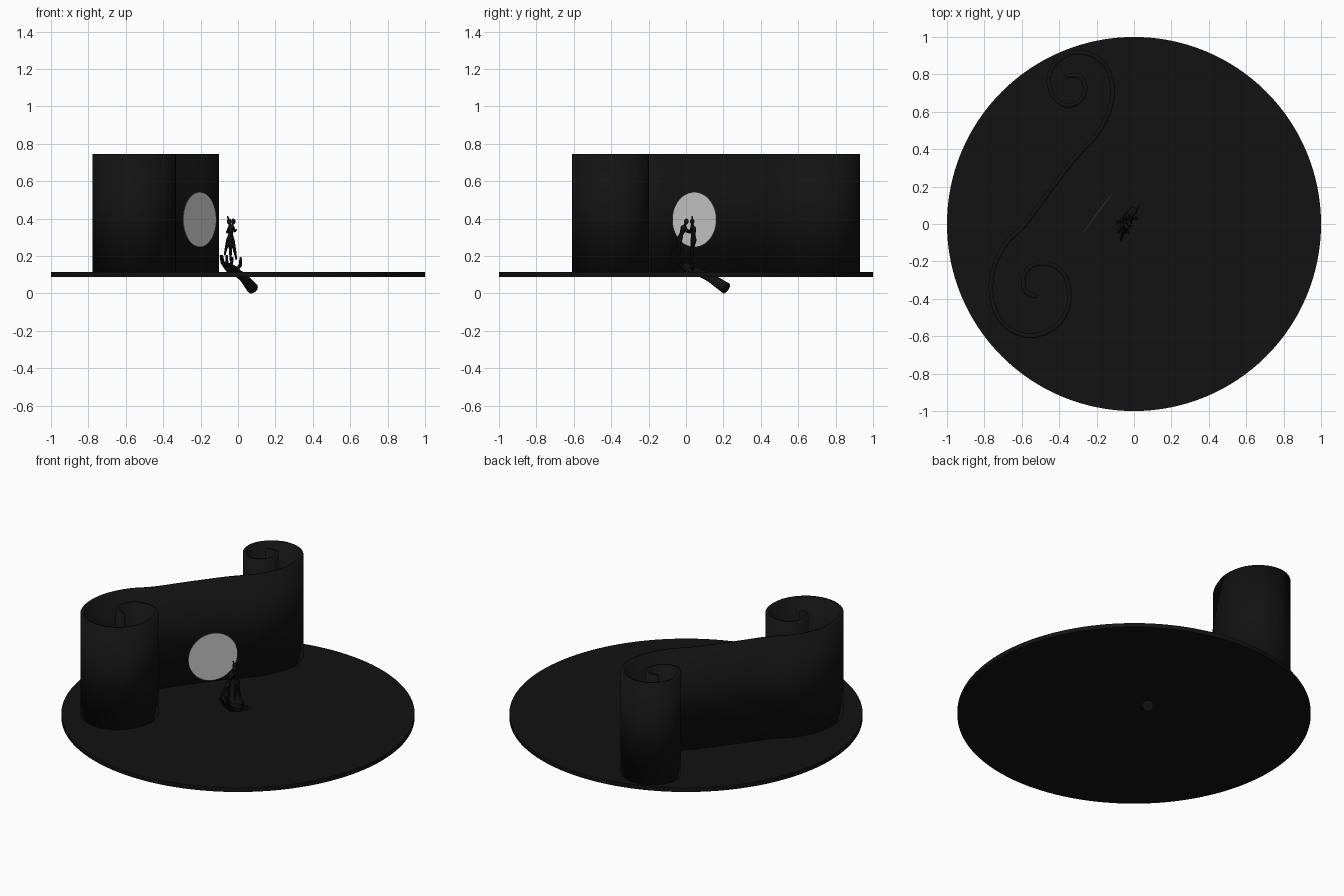
import bpy, bmesh, math
from mathutils import Vector

if "Cube" in bpy.data.objects:
    bpy.data.objects.remove(bpy.data.objects["Cube"])

black = bpy.data.materials.new("black_paint")
black.diffuse_color = (0.006, 0.006, 0.006, 1)
black.use_nodes = True
black.node_tree.nodes["Principled BSDF"].inputs["Base Color"].default_value = black.diffuse_color


def finish(name, bm, mat=black, angle=35):
    me = bpy.data.meshes.new(name)
    bmesh.ops.recalc_face_normals(bm, faces=bm.faces)
    bm.to_mesh(me)
    bm.free()
    ob = bpy.data.objects.new(name, me)
    bpy.context.collection.objects.link(ob)
    if mat:
        me.materials.append(mat)
    bpy.ops.object.select_all(action='DESELECT')
    ob.select_set(True)
    bpy.context.view_layer.objects.active = ob
    bpy.ops.object.shade_smooth_by_angle(angle=math.radians(angle))
    return ob


def limb(bm, a, b, r1, r2, seg=10):
    # tapered segment between two points
    a, b = Vector(a), Vector(b)
    d = b - a
    geo = bmesh.ops.create_cone(bm, cap_ends=True, segments=seg, radius1=r1, radius2=r2, depth=d.length)
    q = d.to_track_quat('Z', 'Y')
    for v in geo['verts']:
        v.co = q @ v.co + (a + b) / 2


def ball(bm, c, r, stretch=1.0):
    geo = bmesh.ops.create_uvsphere(bm, u_segments=12, v_segments=8, radius=r)
    for v in geo['verts']:
        v.co.z *= stretch
        v.co += Vector(c)


def chain(bm, pts, radii):
    # bent limb with rounded joints
    for i in range(len(pts) - 1):
        limb(bm, pts[i], pts[i + 1], radii[i], radii[i + 1])
        ball(bm, pts[i + 1], radii[i + 1])


# round stage floor
bm = bmesh.new()
bmesh.ops.create_cone(bm, cap_ends=True, segments=128, radius1=1, radius2=1, depth=0.026)
for v in bm.verts:
    v.co.z += 0.101
finish("stage_floor", bm)

# S-shaped scroll wall, from the upper curl to the lower curl
path = [(-.36, .79), (-.29, .79), (-.26, .72), (-.30, .65), (-.37, .635), (-.435, .69),
        (-.455, .78), (-.42, .86), (-.33, .915), (-.23, .905), (-.15, .84), (-.115, .74),
        (-.125, .63), (-.19, .49), (-.32, .345), (-.47, .15), (-.58, 0), (-.68, -.10),
        (-.745, -.22), (-.765, -.35), (-.735, -.48), (-.66, -.565), (-.55, -.598),
        (-.44, -.565), (-.365, -.48), (-.345, -.37), (-.375, -.27), (-.45, -.215),
        (-.54, -.22), (-.59, -.28), (-.58, -.36), (-.52, -.39)]
P = [Vector(p) for p in [path[0]] + path + [path[-1]]]
line = []
for i in range(1, len(P) - 2):
    a, b, c, d = P[i - 1:i + 3]
    for k in range(6):
        t = k / 6
        line.append(0.5 * (2 * b + (c - a) * t + (2 * a - 5 * b + 4 * c - d) * t ** 2
                           + (3 * b - a - 3 * c + d) * t ** 3))
line.append(P[-1])
bm = bmesh.new()
rows = [[bm.verts.new((p.x, p.y, z)) for z in (0.112, 0.745)] for p in line]
for r, s in zip(rows, rows[1:]):
    bm.faces.new((r[0], s[0], s[1], r[1]))
wall = finish("scroll_wall", bm)
sol = wall.modifiers.new("thickness", 'SOLIDIFY')
sol.thickness = 0.024
sol.offset = 0

# pale moon disc standing in front of the wall
bm = bmesh.new()
geo = bmesh.ops.create_cone(bm, cap_ends=True, segments=64, radius1=.147, radius2=.147, depth=.003)
q = Vector((0.8, -0.6, 0)).to_track_quat('Z', 'Y')
for v in bm.verts:
    v.co = q @ v.co + Vector((-.205, .045, .395))
finish("moon_disc", bm, None)

# forearm and open hand rising through the floor
bm = bmesh.new()
limb(bm, (.078, .215, .027), (.03, .13, .085), .031, .024, 20)
limb(bm, (.03, .13, .085), (0, .08, .108), .024, .021, 20)
chain(bm, [(0, .08, .108), (-.03, .035, .125), (-.05, 0, .14)], [.021, .028, .024])
fingers = [((-.065, .02, .14), (-.085, .01, .165), (-.092, .0, .2)),
           ((-.065, -.01, .145), (-.08, -.035, .165), (-.085, -.045, .2)),
           ((-.05, -.02, .145), (-.06, -.05, .165), (-.06, -.065, .2)),
           ((-.035, -.01, .14), (-.035, -.035, .16), (-.03, -.05, .19)),
           ((-.01, .04, .125), (.012, .03, .15), (.014, .025, .19))]
for f in fingers:
    chain(bm, f, [.011, .009, .006])
finish("hand", bm)


def figure(name, feet, hip, chest, head, hands, knee_shift):
    # feet: two foot points; hands: two hand points
    bm = bmesh.new()
    hip, chest, head = Vector(hip), Vector(chest), Vector(head)
    side = Vector((0.8, -0.6, 0)) * .012
    limb(bm, hip, hip.lerp(chest, .45), .017, .011)
    limb(bm, hip.lerp(chest, .45), chest, .011, .017)
    ball(bm, hip, .017)
    ball(bm, chest, .017)
    limb(bm, chest, head, .007, .006)
    ball(bm, head, .012, 1.3)
    for sgn, foot, hand in zip((-1, 1), feet, hands):
        foot, hand = Vector(foot), Vector(hand)
        h, s = hip + side * sgn * .6, chest + side * sgn * 1.2
        chain(bm, [h, h.lerp(foot, .5) + Vector(knee_shift), foot], [.012, .009, .005])
        limb(bm, foot, foot + Vector((0, knee_shift[1] * 2, -.008)), .006, .004)
        chain(bm, [s, s.lerp(hand, .5) + Vector((0, 0, -.012)), hand], [.007, .006, .004])
    return finish(name, bm)


# two dancers facing each other on the hand
figure("leaning_dancer", [(-.07, -.085, .215), (-.04, -.04, .19)], (-.045, -.035, .29),
       (-.035, -.012, .35), (-.025, .002, .385), [(-.045, .03, .335), (-.01, .03, .34)],
       (0, .006, 0))
figure("upright_dancer", [(-.04, .03, .185), (-.01, .04, .19)], (-.035, .04, .285),
       (-.04, .038, .345), (-.048, .033, .385), [(-.06, .0, .33), (-.055, .033, .41)],
       (0, -.006, 0))
